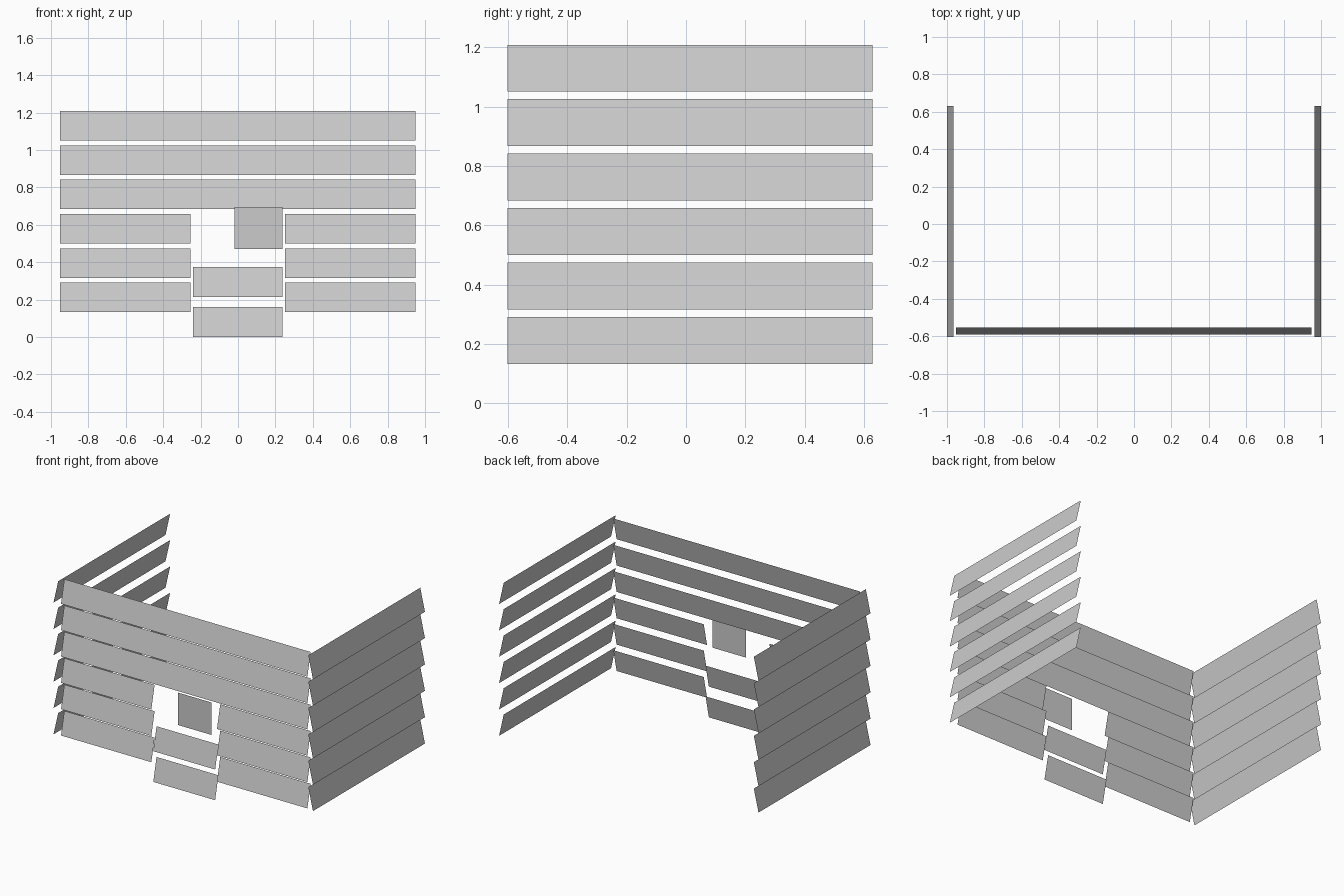
import bpy

if "Cube" in bpy.data.objects:
    bpy.data.objects.remove(bpy.data.objects["Cube"])

# Clapboard walls: every board is a single flat sheet, tilted so its lower edge leans outward
PITCH, LOWEST, HEIGHT = 0.1836, 0.133, 0.158


def sheet(name, corners):
    mesh = bpy.data.meshes.new(name)
    mesh.from_pydata(corners, [], [(0, 1, 2, 3)])
    obj = bpy.data.objects.new(name, mesh)
    bpy.context.collection.objects.link(obj)
    return obj


def front_board(name, x0, x1, z, h=HEIGHT, y_low=-0.59, y_high=-0.554):
    sheet(name, [(x0, y_low, z), (x1, y_low, z), (x1, y_high, z + h), (x0, y_high, z + h)])


def side_board(name, side, z):
    lo, hi = side * 1.0, side * 0.964
    y0, y1 = (-0.603, 0.63) if side > 0 else (0.63, -0.603)
    sheet(name, [(lo, y0, z), (lo, y1, z), (hi, y1, z + HEIGHT), (hi, y0, z + HEIGHT)])


for row in range(6):
    z = LOWEST + row * PITCH
    # Side walls
    side_board(f"right_wall_board_{row}", 1, z)
    side_board(f"left_wall_board_{row}", -1, z)
    # Front wall: lower rows leave a doorway, upper rows run full width
    if row < 3:
        front_board(f"front_left_board_{row}", -0.951, -0.255, z)
        front_board(f"front_right_board_{row}", 0.251, 0.948, z)
    else:
        front_board(f"front_full_board_{row}", -0.951, 0.948, z)

# Loose boards across the doorway
for i, z in enumerate((0.0, 0.214)):
    front_board(f"doorway_board_{i}", -0.24, 0.237, z, 0.16)

# Upright square plate in front of the doorway
front_board("door_plate", -0.02, 0.237, 0.47, 0.226, -0.63, -0.63)
